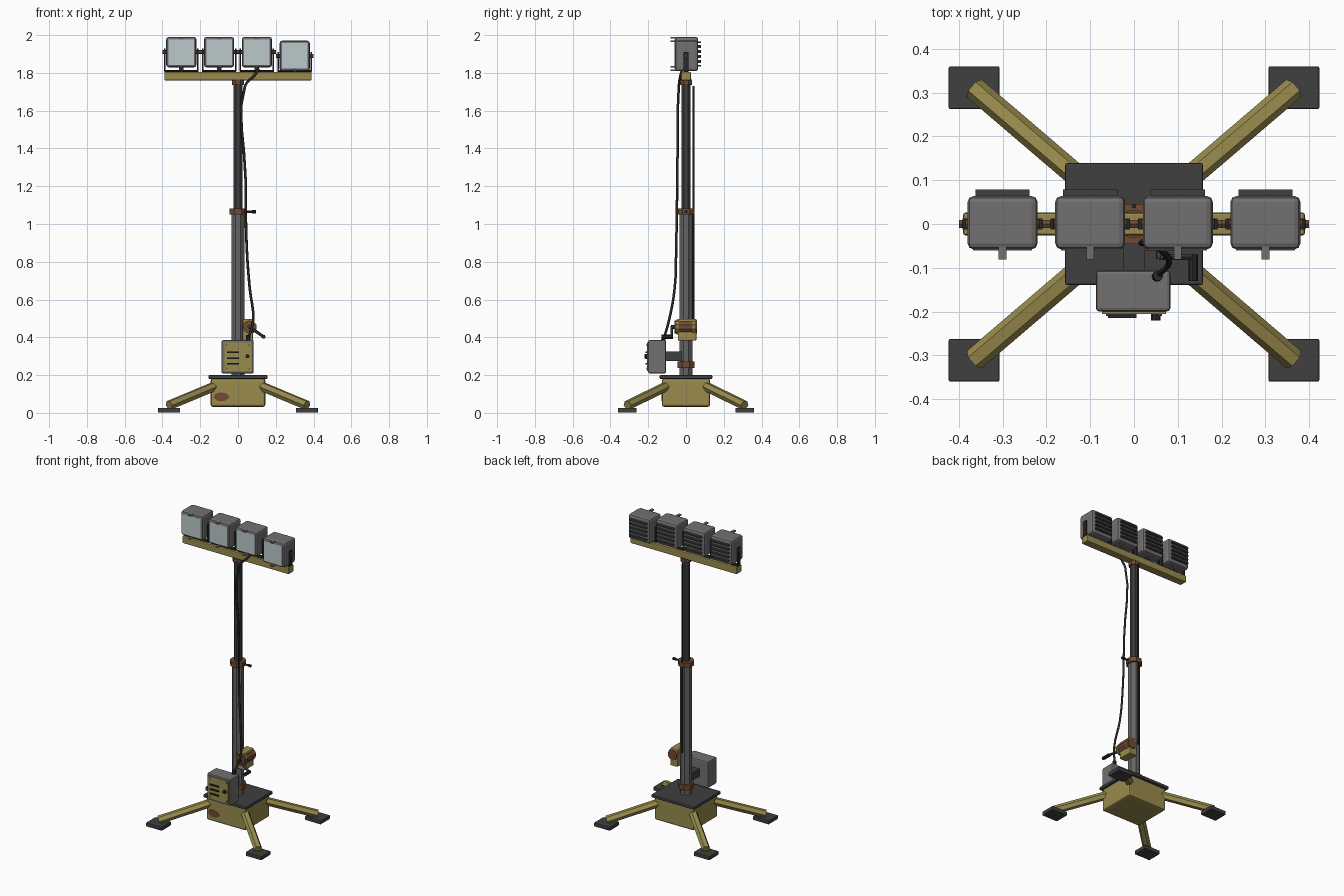
import bpy, bmesh, math
from mathutils import Vector, Matrix

if "Cube" in bpy.data.objects:
    bpy.data.objects.remove(bpy.data.objects["Cube"])


def material(name, *rgb):
    m = bpy.data.materials.new(name)
    m.use_nodes = True
    m.diffuse_color = (*rgb, 1)
    m.node_tree.nodes["Principled BSDF"].inputs["Base Color"].default_value = (*rgb, 1)
    return m


OLIVE = material("olive paint", 0.32, 0.26, 0.075)
GREY = material("grey metal", 0.17, 0.16, 0.16)
STEEL = material("mast steel", 0.13, 0.13, 0.13)
DARK = material("dark metal", 0.05, 0.05, 0.052)
BLACK = material("black rubber", 0.022, 0.022, 0.024)
RUST = material("rust", 0.16, 0.07, 0.033)
GLASS = material("pale glass", 0.50, 0.58, 0.60)


def finish(bm, name, mat):
    me = bpy.data.meshes.new(name)
    bm.to_mesh(me)
    bm.free()
    me.materials.append(mat)
    ob = bpy.data.objects.new(name, me)
    bpy.context.collection.objects.link(ob)
    return ob


def box(name, mat, centre, size, bevel=0.0):
    bm = bmesh.new()
    bmesh.ops.create_cube(bm, size=1)
    bmesh.ops.transform(bm, matrix=Matrix.Translation(centre) @ Matrix.Diagonal((*size, 1)), verts=bm.verts)
    if bevel:
        bmesh.ops.bevel(bm, geom=bm.edges[:], offset=bevel, segments=2, profile=0.5, affect='EDGES')
    return finish(bm, name, mat)


def rod(name, mat, a, b, r, sides=8, turn=0.0):
    """Straight prism between two points."""
    a, b = Vector(a), Vector(b)
    d = b - a
    bm = bmesh.new()
    bmesh.ops.create_cone(bm, cap_ends=True, segments=sides, radius1=r, radius2=r, depth=d.length)
    m = Matrix.Translation((a + b) / 2) @ d.to_track_quat('Z', 'Y').to_matrix().to_4x4()
    bmesh.ops.transform(bm, matrix=m @ Matrix.Rotation(turn, 4, 'Z'), verts=bm.verts)
    return finish(bm, name, mat)


def cable(name, points, r):
    cu = bpy.data.curves.new(name, 'CURVE')
    cu.dimensions = '3D'
    cu.bevel_depth = r
    cu.bevel_resolution = 1
    cu.resolution_u = 4
    cu.use_fill_caps = True
    sp = cu.splines.new('BEZIER')
    sp.bezier_points.add(len(points) - 1)
    for p, co in zip(sp.bezier_points, points):
        p.co = co
        p.handle_left_type = p.handle_right_type = 'AUTO'
    cu.materials.append(BLACK)
    ob = bpy.data.objects.new(name, cu)
    bpy.context.collection.objects.link(ob)


def ring(name, mat, centre, w, h, bar, depth):
    """Rectangular frame facing the front."""
    bm = bmesh.new()
    bmesh.ops.create_grid(bm, x_segments=1, y_segments=1, size=0.5)
    flat = Matrix.Translation(centre) @ Matrix.Rotation(math.pi / 2, 4, 'X') @ Matrix.Diagonal((w, h, 1, 1))
    bmesh.ops.transform(bm, matrix=flat, verts=bm.verts)
    inner = bm.faces[:]
    bmesh.ops.inset_region(bm, faces=inner, thickness=bar)
    bmesh.ops.delete(bm, geom=inner, context='FACES')
    ob = finish(bm, name, mat)
    s = ob.modifiers.new("thickness", 'SOLIDIFY')
    s.thickness = depth
    s.offset = 0


# Base
box("base_box", OLIVE, (0, 0, 0.107), (0.29, 0.255, 0.15), 0.012)
box("base_lid", DARK, (0, 0, 0.19), (0.314, 0.278, 0.02), 0.004)
rod("base_rust_patch", RUST, (0, -0.1265, 0), (0, -0.1295, 0), 1, 7).matrix_world = (
    Matrix.Translation((-0.088, 0, 0.085)) @ Matrix.Diagonal((0.043, 1, 0.024, 1)))

# Outrigger legs and feet
for sx, side in ((-1, "right"), (1, "left")):
    for sy, end in ((-1, "front"), (1, "back")):
        tag = f"{end}_{side}"
        rod(f"leg_{tag}", OLIVE, (sx * 0.09, sy * 0.075, 0.155), (sx * 0.365, sy * 0.31, 0.04),
            0.026, 6, math.pi / 6 * 3)
        box(f"foot_{tag}", DARK, (sx * 0.365, sy * 0.311, 0.014), (0.116, 0.098, 0.026), 0.004)

# Telescopic mast with collars
flat = math.pi / 8
rod("mast_lower", STEEL, (0, 0, 0.2), (0, 0, 1.07), 0.037, 8, flat)
rod("mast_upper", DARK, (0, 0, 1.05), (0, 0, 1.77), 0.025, 8, flat)
for name, z, h, r in (("bottom", 0.254, 0.034, 0.05), ("middle", 1.065, 0.032, 0.05), ("top", 1.75, 0.028, 0.034)):
    rod(f"collar_{name}", RUST, (0, 0, z - h / 2), (0, 0, z + h / 2), r, 8, flat)
rod("collar_screw", DARK, (0.04, 0, 1.065), (0.08, 0, 1.065), 0.006)
rod("collar_knob", BLACK, (0.075, 0, 1.065), (0.095, 0, 1.065), 0.009)
rod("hoist_line", BLACK, (0, 0.04, 0.48), (0, 0.04, 1.73), 0.005, 6)

# Winch with crank
box("winch_body", OLIVE, (0.052, 0.006, 0.44), (0.055, 0.098, 0.115), 0.006)
rod("winch_drum", RUST, (0.06, -0.062, 0.455), (0.06, 0.058, 0.455), 0.034, 10)
for y in (-0.045, 0.04):
    rod("winch_flange", OLIVE, (0.06, y - 0.005, 0.455), (0.06, y + 0.005, 0.455), 0.039, 10)
rod("winch_axle", DARK, (0.06, -0.08, 0.455), (0.06, -0.06, 0.455), 0.01)
rod("crank_arm", DARK, (0.06, -0.075, 0.455), (0.136, -0.075, 0.403), 0.008, 6)
rod("crank_grip", BLACK, (0.135, -0.07, 0.403), (0.135, -0.13, 0.403), 0.011)

# Control box
box("control_box", GREY, (-0.002, -0.153, 0.297), (0.17, 0.094, 0.176), 0.008)
box("control_mount", DARK, (0, -0.07, 0.3), (0.05, 0.09, 0.05))
box("control_panel", OLIVE, (0, -0.202, 0.297), (0.145, 0.008, 0.15))
for z in (0.26, 0.29, 0.32):
    box("control_switch", BLACK, (-0.027, -0.209, z), (0.065, 0.012, 0.008))
rod("control_knob", BLACK, (0.05, -0.203, 0.3), (0.05, -0.22, 0.3), 0.011)
for x in (-0.06, 0.06):
    for z in (0.235, 0.36):
        rod("panel_screw", RUST, (x, -0.203, z), (x, -0.21, z), 0.005, 6)

# Power cable
cable("power_cable", [(0.11, -0.02, 1.82), (0.085, -0.03, 1.785), (0.037, -0.038, 1.73), (0.04, -0.046, 1.24),
                      (0.046, -0.052, 0.88), (0.062, -0.06, 0.66), (0.08, -0.09, 0.49), (0.052, -0.12, 0.385)], 0.007)
rod("cable_plug", BLACK, (0.052, -0.12, 0.38), (0.055, -0.118, 0.41), 0.012)

# Crossbar
box("crossbar", OLIVE, (0, 0, 1.783), (0.78, 0.052, 0.046), 0.005)

# Floodlights
for i, x in enumerate((-0.3, -0.1, 0.1, 0.3)):
    z = 1.89 if i == 3 else 1.91
    n = f"lamp_{i + 1}_"
    box(n + "housing", GREY, (x, 0.003, z), (0.16, 0.122, 0.162), 0.014)
    ring(n + "bezel", BLACK, (x, -0.058, z), 0.154, 0.154, 0.012, 0.012)
    box(n + "glass", GLASS, (x, -0.057, z), (0.134, 0.008, 0.134))
    ring(n + "guard", BLACK, (x, -0.081, z), 0.164, 0.178, 0.01, 0.011)
    for s in (-1, 1):
        box(n + "guard_post", GREY, (x, -0.066, z + s * 0.077), (0.018, 0.03, 0.008))
    for k in range(5):
        box(n + "fin", DARK, (x, 0.068, z + (k - 2) * 0.026), (0.124, 0.022, 0.009))
    # Yoke and pivots
    low = 1.81
    for s in (-1, 1):
        box(n + "yoke_arm", BLACK, (x + s * 0.087, 0, (low + z + 0.02) / 2), (0.008, 0.026, z + 0.02 - low), 0.001)
        rod(n + "pivot", RUST, (x + s * 0.08, 0, z), (x + s * 0.1, 0, z), 0.01, 6)
    box(n + "yoke_base", BLACK, (x, 0, low), (0.182, 0.026, 0.008), 0.001)
    rod(n + "yoke_bolt", DARK, (x, 0, 1.8), (x, 0, 1.84), 0.014, 6)
